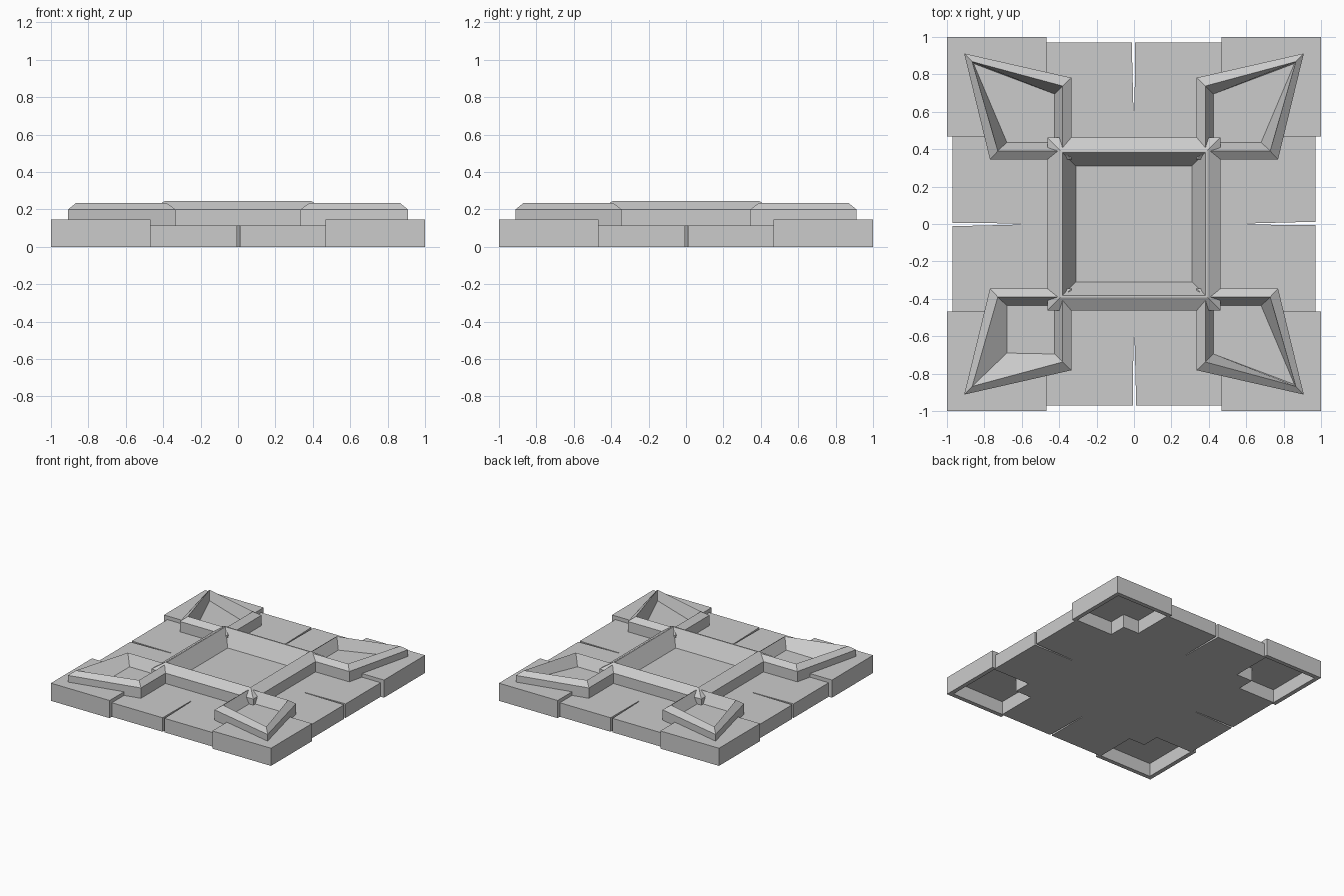
import bpy
import bmesh

if "Cube" in bpy.data.objects:
    bpy.data.objects.remove(bpy.data.objects["Cube"])


def skin(name, loops):
    """Closed solid skinned through a stack of matching 3D loops."""
    bm = bmesh.new()
    rows = [[bm.verts.new(p) for p in loop] for loop in loops]
    n = len(rows[0])
    for a, b in zip(rows, rows[1:]):
        for i in range(n):
            j = (i + 1) % n
            bm.faces.new((a[i], a[j], b[j], b[i]))
    bm.faces.new(rows[0])
    bm.faces.new(rows[-1])
    bmesh.ops.recalc_face_normals(bm, faces=bm.faces)
    mesh = bpy.data.meshes.new(name)
    bm.to_mesh(mesh)
    bm.free()
    obj = bpy.data.objects.new(name, mesh)
    bpy.context.collection.objects.link(obj)
    return obj


def at(pts, z, sx=1, sy=1):
    return [(x * sx, y * sy, z) for x, y in pts]


def prism(name, pts, z0, z1, sx=1, sy=1):
    return skin(name, [at(pts, z0, sx, sy), at(pts, z1, sx, sy)])


def square(h):
    return [(-h, -h), (h, -h), (h, h), (-h, h)]


# Cross-shaped floor slab with a thin crack in each arm
arm = [(0.63, -0.63), (0.63, -0.485), (0.97, -0.485), (0.97, -0.006),
       (0.61, -0.003), (0.61, 0.003), (0.97, 0.012), (0.97, 0.485), (0.63, 0.485)]
outline = []
for _ in range(4):
    outline += arm
    arm = [(-y, x) for x, y in arm]
prism("floor_slab", outline, 0, 0.115)

# Raised square frame in the middle
skin("centre_frame", [at(square(0.463), 0.11), at(square(0.463), 0.2),
                      at(square(0.392), 0.245), at(square(0.382), 0.245),
                      at(square(0.31), 0.118)])

# Corner blocks (hollow below) and kite-shaped raised frames
cap = [(0.467, 0.467), (1, 0.467), (1, 1), (0.467, 1)]
wall = [(1, 0.467), (1, 1), (0.467, 1), (0.467, 0.965), (0.965, 0.965), (0.965, 0.467)]
outer = [(0.335, 0.345), (0.77, 0.345), (0.908, 0.912), (0.335, 0.782)]
ridge = [(0.382, 0.39), (0.728, 0.39), (0.865, 0.868), (0.382, 0.738)]
for sx in (-1, 1):
    for sy in (-1, 1):
        prism("corner_cap", cap, 0.11, 0.145, sx, sy)
        prism("corner_wall", wall, 0, 0.112, sx, sy)
        # the front left frame has a sloping outer basin
        tip = (0.68, 0.69) if sx < 0 and sy < 0 else (0.858, 0.858)
        inner = [(0.425, 0.437), (0.68, 0.437), tip, (0.425, 0.695)]
        skin("kite_frame", [at(outer, 0.112, sx, sy), at(outer, 0.2, sx, sy),
                            at(ridge, 0.235, sx, sy), at(inner, 0.15, sx, sy)])
